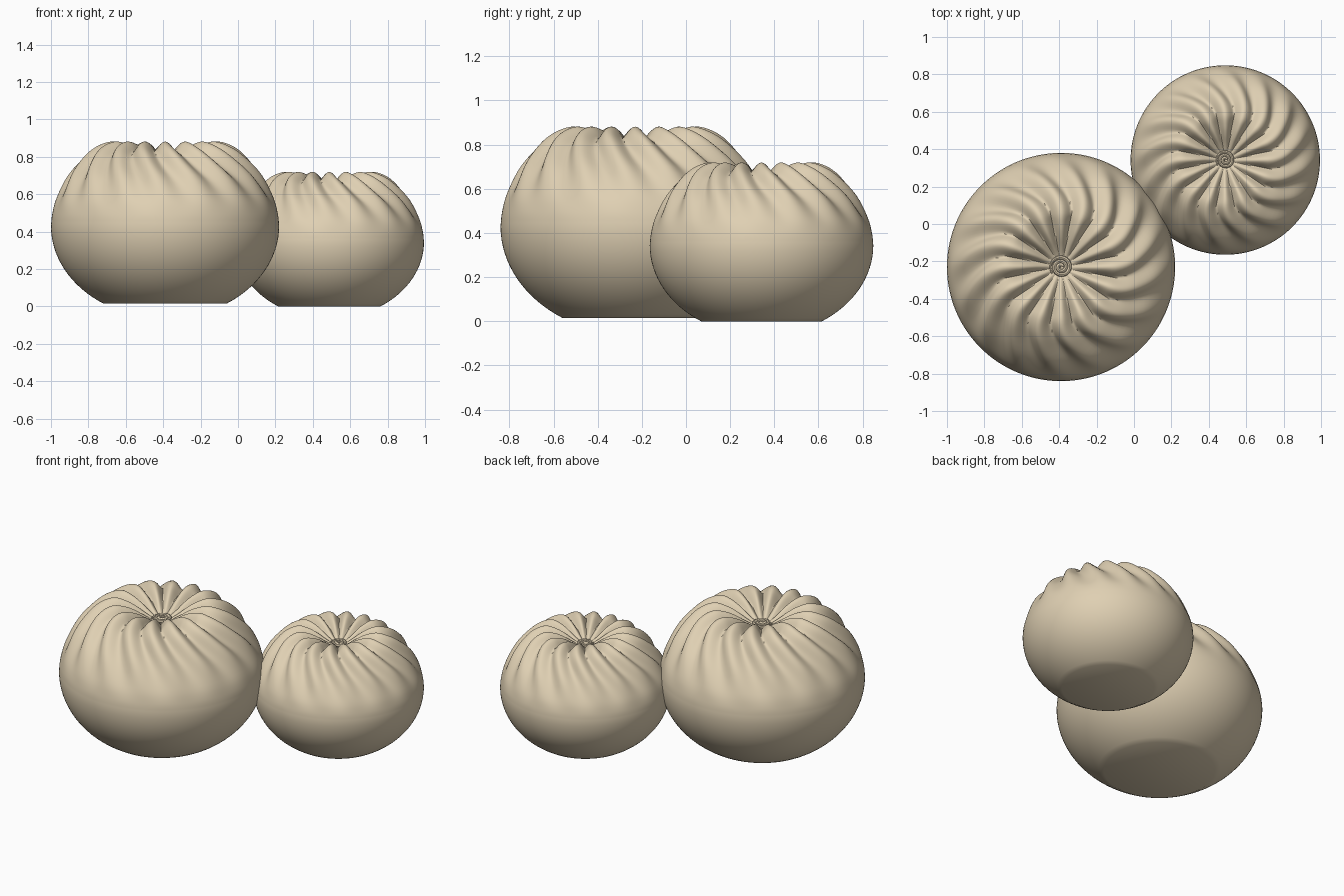
import bpy, bmesh, math
from mathutils import Vector

if "Cube" in bpy.data.objects:
    bpy.data.objects.remove(bpy.data.objects["Cube"])

dough = bpy.data.materials.new("warm dough")
dough.diffuse_color = (0.74, 0.63, 0.45, 1)
dough.use_nodes = True
dough.node_tree.nodes["Principled BSDF"].inputs["Base Color"].default_value = dough.diffuse_color

SEG, FOLDS = 224, 16
# (radius, height) from the top centre over the rim to the flat base
UPPER = [(0.0, .755), (.05, .757), (.10, .785), (.16, .825), (.22, .853), (.29, .866),
         (.37, .838), (.44, .783), (.52, .688), (.58, .565), (.603, .48), (.61, .415)]


def smooth(pts, n):
    """Catmull-Rom through profile points."""
    p = [Vector(a) for a in pts]
    p = [2 * p[0] - p[1]] + p + [2 * p[-1] - p[-2]]
    out = []
    for i in range(1, len(p) - 2):
        a, b, c, d = p[i - 1:i + 3]
        for k in range(n):
            t = k / n
            out.append(.5 * (2 * b + (c - a) * t + (2 * a - 5 * b + 4 * c - d) * t * t
                             + (3 * b - a - 3 * c + d) * t ** 3))
    return out + [p[-2]]


def ramp(x, a, b):
    t = min(1, max(0, (x - a) / (b - a)))
    return t * t * (3 - 2 * t)


def finish(name, bm, loc, s):
    bmesh.ops.recalc_face_normals(bm, faces=bm.faces)
    me = bpy.data.meshes.new(name)
    bm.to_mesh(me)
    bm.free()
    me.materials.append(dough)
    ob = bpy.data.objects.new(name, me)
    bpy.context.collection.objects.link(ob)
    ob.location, ob.scale = loc, (s, s, s)
    bpy.context.view_layer.objects.active = ob
    ob.select_set(True)
    bpy.ops.object.shade_smooth_by_angle(angle=math.radians(45))
    ob.select_set(False)


def bun(name, loc, s):
    # pleated upper half, plain rounded lower half
    prof = smooth(UPPER, 4)[1:]
    folded = len(prof)
    for i in range(1, 17):
        a = 1.0 * i / 16
        prof.append(Vector((.61 * math.cos(a), .415 - .415 * math.sin(a) / math.sin(1.0))))
    bm = bmesh.new()
    rings = []
    for i, p in enumerate(prof):
        nxt, prv = prof[min(i + 1, len(prof) - 1)], prof[max(i - 1, 0)]
        t = (nxt - prv).normalized()
        nr, nz = -t.y, t.x
        r, z = p
        u = i / folded
        amp = 0
        if i < folded:
            amp = .055 * ramp(r, .02, .26) * (1 - ramp(.9 - z, .12, .44))
        twist = math.radians(32) * (ramp(r, .28, .75) - ramp(.28 - r, 0, .9) * .5)
        ring = []
        for k in range(SEG):
            th = 2 * math.pi * k / SEG
            w = abs(math.sin(FOLDS / 2 * (th - twist)))
            w = abs(math.cos(FOLDS / 2 * (th - twist)))
            sharp, soft = (1 - w), (1 - w * w)
            m = ramp(r, .2, .55)
            d = amp * (sharp * (1 - m) + soft * m * .8)
            rr, zz = r - nr * d, z - nz * d
            ring.append(bm.verts.new((rr * math.cos(th), rr * math.sin(th), zz)))
        rings.append(ring)
    for a, b in zip(rings, rings[1:]):
        for k in range(SEG):
            j = (k + 1) % SEG
            bm.faces.new((a[k], b[k], b[j], a[j]))
    bm.faces.new(rings[0])
    bm.faces.new(rings[-1])
    finish(name + "_body", bm, loc, s)

    # twisted spiral closing the pleats
    bm = bmesh.new()
    N, M, turns = 90, 8, 2.6
    tubes = []
    for i in range(N + 1):
        f = i / N
        th = f * turns * 2 * math.pi
        r = .006 + .052 * f
        tr = .011 * (1 - .6 * ramp(f, .85, 1))
        zc = .757 + .008 * (1 - f) + .004 * f
        tubes.append([bm.verts.new(((r + tr * math.cos(q)) * math.cos(th),
                                    (r + tr * math.cos(q)) * math.sin(th),
                                    zc + tr * math.sin(q)))
                      for q in (2 * math.pi * m / M for m in range(M))])
    for a, b in zip(tubes, tubes[1:]):
        for m in range(M):
            n = (m + 1) % M
            bm.faces.new((a[m], b[m], b[n], a[n]))
    bm.faces.new(tubes[0])
    bm.faces.new(tubes[-1])
    finish(name + "_top_swirl", bm, loc, s)


bun("large_bun", (-.39, -.23, .015), 1.0)
bun("small_bun", (.488, .342, 0), .83)
